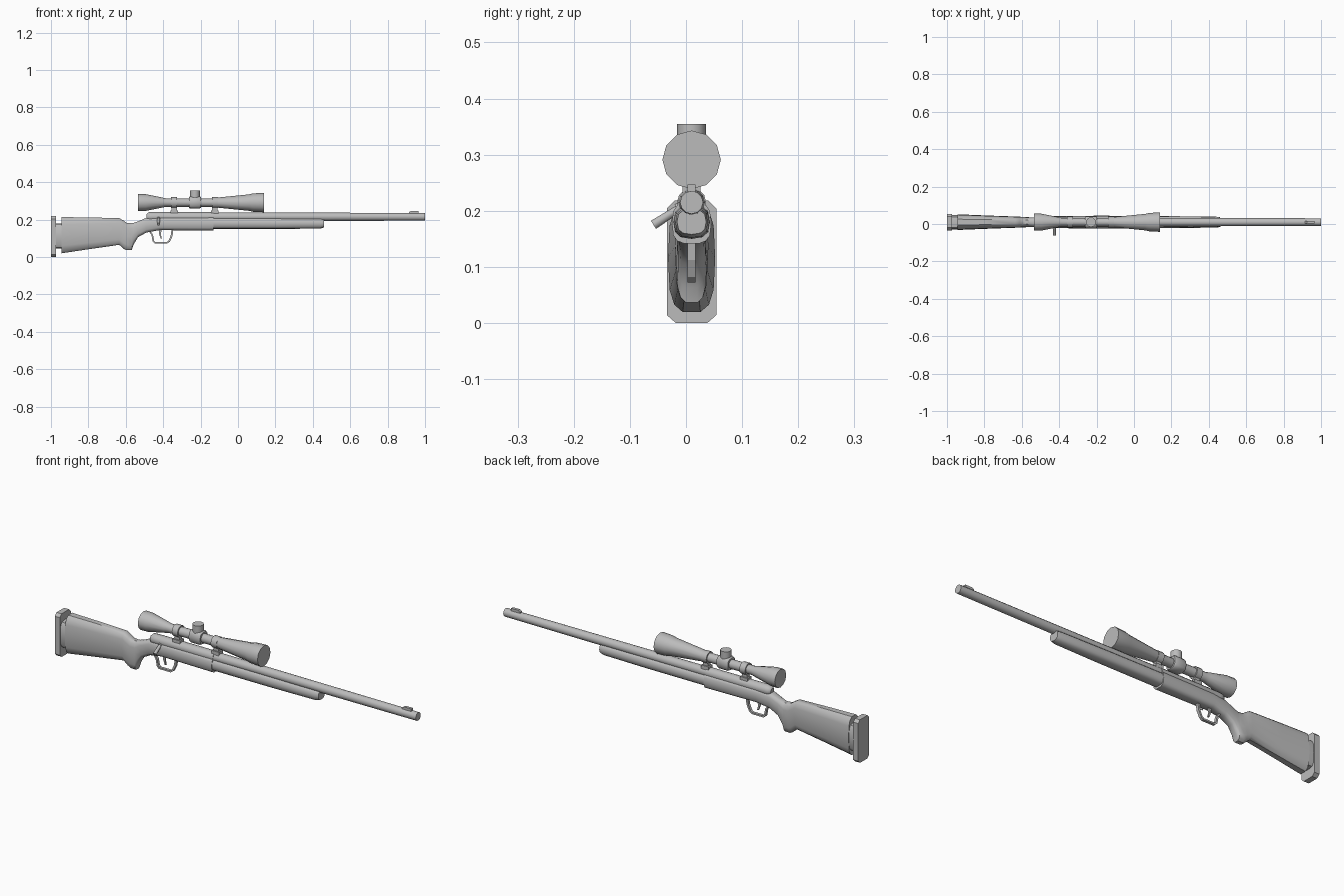
import bpy, bmesh, math
from mathutils import Vector

if "Cube" in bpy.data.objects:
    bpy.data.objects.remove(bpy.data.objects["Cube"])

MID = 0.01      # y of the centre line
grey = bpy.data.materials.new("plain grey")
grey.use_nodes = True
grey.diffuse_color = (0.5, 0.5, 0.5, 1)
grey.node_tree.nodes["Principled BSDF"].inputs["Base Color"].default_value = (0.5, 0.5, 0.5, 1)


def finish(name, bm, angle=40):
    bmesh.ops.recalc_face_normals(bm, faces=bm.faces)
    mesh = bpy.data.meshes.new(name)
    bm.to_mesh(mesh)
    bm.free()
    mesh.materials.append(grey)
    ob = bpy.data.objects.new(name, mesh)
    bpy.context.collection.objects.link(ob)
    bpy.ops.object.select_all(action='DESELECT')
    ob.select_set(True)
    bpy.context.view_layer.objects.active = ob
    bpy.ops.object.shade_smooth_by_angle(angle=math.radians(angle))
    return ob


def skin(bm, rings):
    rings = [[bm.verts.new(p) for p in ring] for ring in rings]
    for a, b in zip(rings, rings[1:]):
        for i in range(len(a)):
            j = (i + 1) % len(a)
            bm.faces.new((a[i], a[j], b[j], b[i]))
    bm.faces.new(rings[0])
    bm.faces.new(rings[-1])


def loft(name, stations, n=12, power=1.0, angle=40):
    """Stations are (x, bottom, top, half width); a lower power is boxier."""
    def bend(v):
        return math.copysign(abs(v) ** power, v) if abs(v) > 1e-6 else 0
    bm = bmesh.new()
    rings = []
    for x, low, top, half in stations:
        mid, tall = (low + top) / 2, (top - low) / 2
        turns = [2 * math.pi * i / n for i in range(n)]
        rings.append([(x, MID + half * bend(math.cos(t)), mid + tall * bend(math.sin(t)))
                      for t in turns])
    skin(bm, rings)
    return finish(name, bm, angle)


def tube(name, profile, z, n=12):
    """Round part along x from (x, radius) pairs."""
    return loft(name, [(x, z - r, z + r, r) for x, r in profile], n)


def rod(name, start, end, r1, r2, n=10):
    a, b = Vector(start), Vector(end)
    turn = (b - a).to_track_quat('Z', 'Y')
    bm = bmesh.new()
    skin(bm, [[p + turn @ Vector((r * math.cos(math.tau * i / n), r * math.sin(math.tau * i / n), 0))
               for i in range(n)] for p, r in ((a, r1), (b, r2))])
    return finish(name, bm)


def plate(name, outline, half):
    """Flat side outline in x and z, given thickness across y."""
    bm = bmesh.new()
    skin(bm, [[(x, MID + s * half, z) for x, z in outline] for s in (-1, 1)])
    return finish(name, bm, 30)


def box(name, x0, x1, z0, z1, half):
    return plate(name, [(x0, z0), (x1, z0), (x1, z1), (x0, z1)], half)


# Butt pad with clipped corners, and the recessed neck in front of it
bm = bmesh.new()
corners = [(-.028, 0), (.028, 0), (.044, .014), (.044, .204), (.03, .218), (-.03, .218),
           (-.044, .204), (-.044, .014)]
skin(bm, [[(x, MID + y, z) for y, z in corners] for x in (-1, -.972)])
finish("butt_pad", bm, 30)
loft("pad_neck", [(-.98, .045, .18, .039), (-.93, .045, .18, .039)], 12, .5)

# Stock with grip, running forward below the receiver
loft("stock", [
    (-.945, .018, .215, .042), (-.8, .04, .213, .036), (-.635, .064, .209, .03),
    (-.61, .042, .195, .029), (-.595, .035, .184, .028), (-.568, .035, .182, .027),
    (-.56, .062, .183, .026), (-.535, .105, .191, .026), (-.49, .13, .21, .028),
    (-.42, .143, .215, .032), (-.13, .141, .215, .035)], 14, .65)
loft("forearm", [(-.14, .15, .211, .033), (.2, .15, .209, .032), (.44, .152, .206, .029),
                 (.46, .158, .203, .026)], 12, .75)

# Receiver, barrel and front sight
tube("receiver", [(-.49, .014), (-.48, .024), (-.46, .026), (-.13, .026)], .215)
tube("barrel", [(-.14, .024), (.3, .0225), (1, .0205)], .215)
plate("front_sight", [(.915, .23), (.965, .23), (.965, .247), (.925, .247), (.915, .24)], .007)

# Bolt handle on the right side
rod("bolt_handle", (-.425, -.005, .209), (-.425, -.058, .175), .007, .009)
rod("bolt_root", (-.425, .01, .213), (-.425, -.017, .203), .011, .01)

# Trigger guard as a flat loop, and trigger
outer = [(-.478, .14), (-.463, .118), (-.456, .082), (-.445, .072), (-.378, .072),
         (-.364, .082), (-.35, .112), (-.345, .15)]
inner = [(-.355, .15), (-.36, .114), (-.372, .087), (-.381, .08), (-.442, .08),
         (-.448, .087), (-.454, .118), (-.468, .14)]
bm = bmesh.new()
for i in range(len(outer) - 1):
    a, b = outer[i], outer[i + 1]
    c, d = inner[-2 - i], inner[-1 - i]
    skin(bm, [[(x, MID + s * .007, z) for x, z in (a, b, c, d)] for s in (-1, 1)])
bmesh.ops.remove_doubles(bm, verts=bm.verts, dist=1e-5)
ends = {}
for f in bm.faces:      # drop the walls hidden between neighbouring pieces
    ends.setdefault(tuple(sorted(v.index for v in f.verts)), []).append(f)
finish("trigger_guard", bm, 30)
plate("trigger", [(-.424, .145), (-.408, .145), (-.413, .122), (-.407, .1), (-.414, .1),
                  (-.422, .122)], .004)

# Telescopic sight
SIGHT = .291
tube("sight_body", [(-.535, .046), (-.495, .045), (-.405, .027), (-.385, .0225), (-.14, .0225),
                    (-.12, .026), (.06, .044), (.08, .049), (.138, .052)], SIGHT)
loft("turret_block", [(-.262, .263, .321, .03), (-.255, .259, .325, .033),
                      (-.205, .259, .325, .033), (-.198, .263, .321, .03)], 12, .7)
rod("turret_knob", (-.23, MID, .31), (-.23, MID, .355), .026, .026, 12)

# Two rings with their feet
for label, x in (("rear", -.341), ("front", -.124)):
    tube(label + "_sight_ring", [(x - .016, .029), (x + .016, .029)], SIGHT)
    box(label + "_ring_post", x - .014, x + .014, .235, .27, .01)
    box(label + "_ring_foot", x - .021, x + .021, .228, .25, .016)
